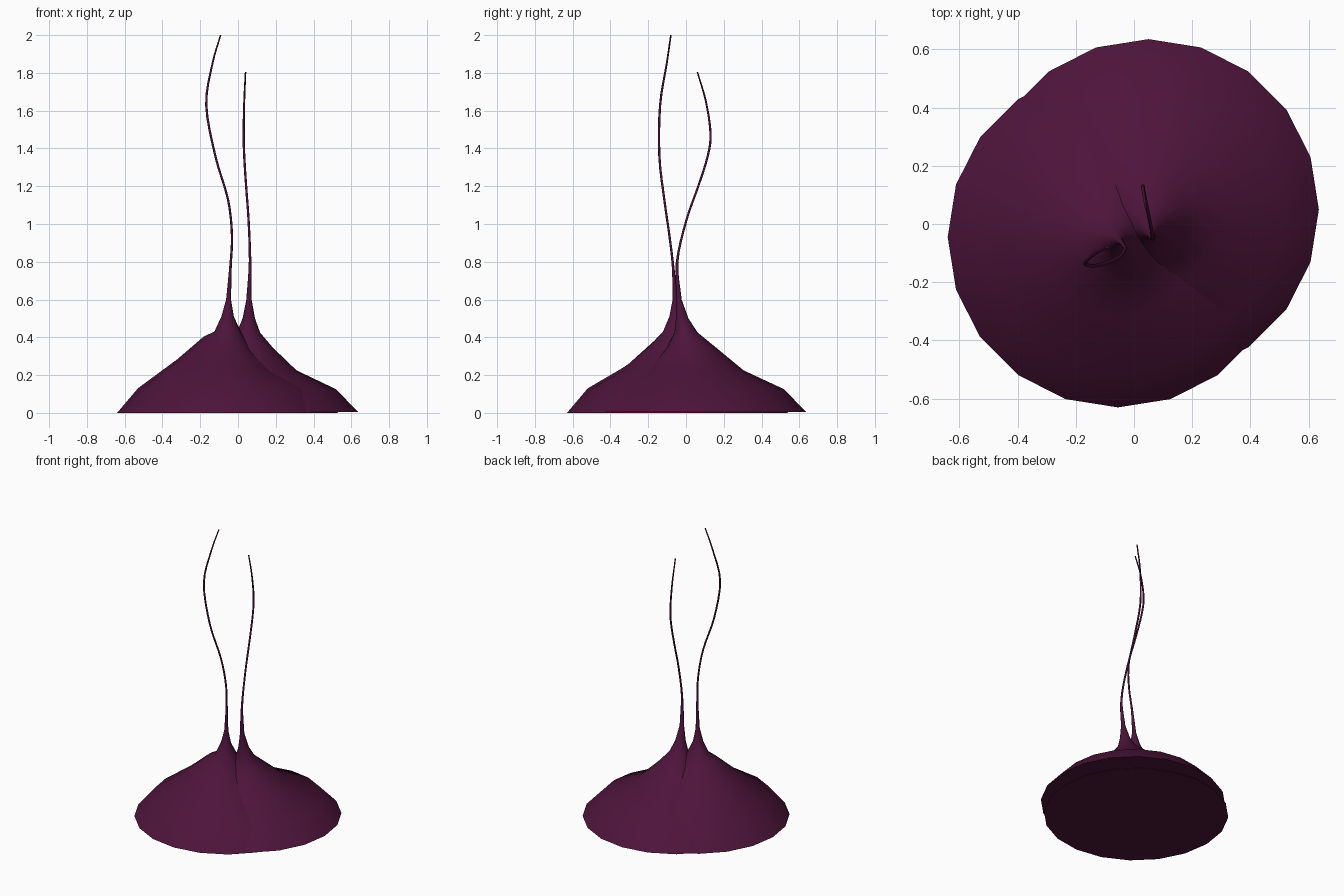
import bpy, bmesh, math
from mathutils import Vector

if "Cube" in bpy.data.objects:
    bpy.data.objects.remove(bpy.data.objects["Cube"])

SIDES = 20

purple = bpy.data.materials.new("dark_purple")
purple.diffuse_color = (0.075, 0.007, 0.043, 1)
purple.use_nodes = True
purple.node_tree.nodes["Principled BSDF"].inputs["Base Color"].default_value = purple.diffuse_color


def catmull(p0, p1, p2, p3, t):
    return 0.5 * (2 * p1 + (p2 - p0) * t + (2 * p0 - 5 * p1 + 4 * p2 - p3) * t * t
                  + (3 * p1 - p0 - 3 * p2 + p3) * t ** 3)


def smooth_path(keys, steps=4):
    pts = [Vector(k) for k in keys]
    ext = [2 * pts[0] - pts[1]] + pts + [2 * pts[-1] - pts[-2]]
    out = [catmull(*ext[i:i + 4], s / steps) for i in range(len(pts) - 1) for s in range(steps)]
    return out + [pts[-1]]


def flared_stalk(name, base, stalk, tilt):
    # base rings and stalk points are (x, y, z, radius)
    rings = [Vector(b) for b in base] + smooth_path(stalk)
    bm = bmesh.new()
    loops = []
    for i, (x, y, z, r) in enumerate(rings):
        lean = tilt if 1 < i < len(base) - 2 else 0
        loop = []
        for k in range(SIDES):
            c = math.cos(2 * math.pi * k / SIDES)
            s = math.sin(2 * math.pi * k / SIDES)
            loop.append(bm.verts.new((x + r * c, y + r * s, z - lean * c)))
        loops.append(loop)
    for a, b in zip(loops, loops[1:]):
        for k in range(SIDES):
            n = (k + 1) % SIDES
            bm.faces.new((a[k], a[n], b[n], b[k]))
    bm.faces.new(loops[0][::-1])
    bm.faces.new(loops[-1])
    mesh = bpy.data.meshes.new(name)
    bm.to_mesh(mesh)
    bm.free()
    mesh.materials.append(purple)
    ob = bpy.data.objects.new(name, mesh)
    bpy.context.collection.objects.link(ob)
    bpy.ops.object.select_all(action='DESELECT')
    ob.select_set(True)
    bpy.context.view_layer.objects.active = ob
    bpy.ops.object.shade_smooth_by_angle(angle=math.radians(60))
    return ob


# taller stalk with its flared foot, front left
flared_stalk("tall_stalk",
    [(-.055, -.045, 0, .585), (-.055, -.045, .13, .475), (-.055, -.05, .25, .265),
     (-.055, -.05, .37, .125), (-.055, -.052, .43, .07), (-.055, -.055, .51, .033)],
    [(-.05, -.058, .6, .013), (-.04, -.068, .77, .007), (-.032, -.088, .94, .006),
     (-.053, -.115, 1.13, .006), (-.12, -.141, 1.36, .006), (-.168, -.137, 1.63, .006),
     (-.135, -.102, 1.85, .005), (-.092, -.08, 2, .004)], .035)

# shorter stalk with its flared foot, back right
flared_stalk("short_stalk",
    [(.05, .05, .005, .585), (.05, .05, .125, .47), (.05, .045, .225, .26),
     (.055, .03, .345, .13), (.055, 0, .425, .062), (.057, -.02, .5, .033)],
    [(.058, -.037, .6, .014), (.064, -.047, .8, .007), (.056, .002, 1.02, .006),
     (.043, .065, 1.2, .006), (.033, .115, 1.36, .006), (.03, .13, 1.48, .006),
     (.033, .105, 1.65, .005), (.04, .06, 1.805, .004)], 0)
